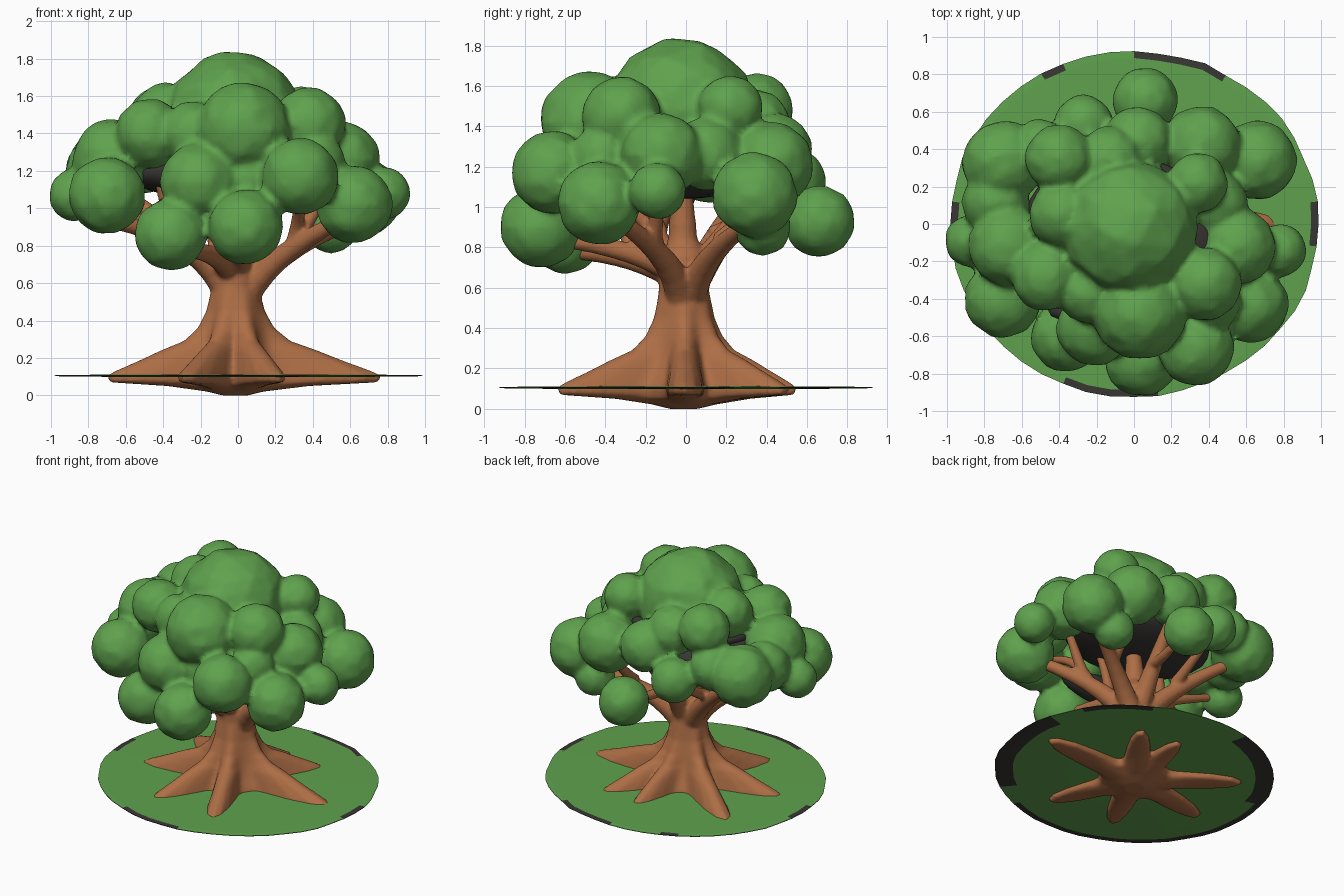
import bpy, bmesh, math, random
from mathutils import Vector, Matrix

random.seed(4)
cube = bpy.data.objects.get("Cube")
if cube:
    bpy.data.objects.remove(cube, do_unlink=True)


def material(name, rgb):
    m = bpy.data.materials.new(name)
    m.use_nodes = True
    m.diffuse_color = (*rgb, 1)
    m.node_tree.nodes["Principled BSDF"].inputs["Base Color"].default_value = (*rgb, 1)
    return m


LEAF = material("leaf green", (0.115, 0.36, 0.075))
BARK = material("bark brown", (0.42, 0.155, 0.06))
SHADE = material("dark grey", (0.04, 0.038, 0.034))


def make_object(name, bm, mats):
    bmesh.ops.recalc_face_normals(bm, faces=bm.faces)
    mesh = bpy.data.meshes.new(name)
    bm.to_mesh(mesh)
    bm.free()
    for m in mats:
        mesh.materials.append(m)
    ob = bpy.data.objects.new(name, mesh)
    bpy.context.scene.collection.objects.link(ob)
    return ob


def fuse(ob, voxel, passes):
    """Merge overlapping volumes into one softened skin."""
    remesh = ob.modifiers.new("fuse", "REMESH")
    remesh.mode = "VOXEL"
    remesh.voxel_size = voxel
    remesh.use_smooth_shade = True
    soften = ob.modifiers.new("soften", "SMOOTH")
    soften.factor = 0.5
    soften.iterations = passes


def loft(bm, rings):
    """Bridge rings of points and cap both ends."""
    loops = [[bm.verts.new(p) for p in ring] for ring in rings]
    n = len(loops[0])
    for a, b in zip(loops, loops[1:]):
        for i in range(n):
            j = (i + 1) % n
            bm.faces.new((a[i], a[j], b[j], b[i]))
    bm.faces.new(loops[0][::-1])
    bm.faces.new(loops[-1])


# Foliage: clumps as (x, y, z, radius), fused into one surface
CLUMPS = [
    (-.02, -.02, 1.475, .36), (.03, -.47, 1.42, .25), (-.47, -.28, 1.40, .185),
    (-.70, -.40, 1.07, .205), (-.87, -.09, 1.07, .14), (-.67, -.12, 1.26, .215),
    (-.36, -.60, .86, .19), (.04, -.72, .90, .20), (.33, -.66, 1.17, .205),
    (-.21, -.55, 1.14, .205), (.62, -.43, 1.02, .205), (.78, -.14, 1.08, .14),
    (.38, -.32, 1.45, .195), (.55, -.12, 1.26, .205), (.66, .34, 1.06, .21),
    (.06, .66, .93, .175), (.34, .22, 1.49, .16), (.36, .42, 1.21, .21),
    (-.40, .35, 1.48, .18), (.02, .44, 1.28, .185), (-.13, .34, 1.40, .18),
    (-.38, .05, 1.49, .18), (-.27, .53, 1.13, .16), (.50, .38, .90, .14),
    (-.70, .33, 1.20, .22),
    # filler clumps between the large ones
    (-.24, -.36, 1.40, .17), (.05, -.50, 1.15, .15), (.43, .10, 1.26, .18),
    (-.74, .12, 1.20, .18), (-.50, .40, 1.24, .16), (.42, -.42, 1.25, .15),
]
bm = bmesh.new()
for x, y, z, r in CLUMPS:
    made = bmesh.ops.create_icosphere(bm, subdivisions=3, radius=r,
                                      matrix=Matrix.Translation((x, y, z)))
    for v in made["verts"]:
        v.co += (v.co - Vector((x, y, z))) * random.uniform(-.025, .04)
fuse(make_object("foliage", bm, [LEAF]), .02, 1)

# Shaded heart of the crown, seen through the gaps and from below
HEARTS = [((-.04, -.02, 1.19), (.56, .42, .15)), ((-.04, -.04, 1.33), (.50, .40, .10)),
          ((-.10, -.46, 1.0), (.36, .10, .10))]
bm = bmesh.new()
for place, size in HEARTS:
    bmesh.ops.create_icosphere(bm, subdivisions=3, radius=1,
                               matrix=Matrix.Translation(place) @ Matrix.Diagonal((*size, 1)))
for f in bm.faces:
    f.smooth = True
make_object("crown_shade", bm, [SHADE])

# Trunk: stacked rings whose lobes spread into seven roots
ROOTS = [(146, .75), (191, .71), (244, .66), (291, .68), (1, .79), (54, .64), (83, .57)]
# Each ring: height, core radius, root reach, lobe width in degrees
TRUNK = [(0, .07, 0, 9), (.02, .15, 0, 9), (.05, .23, .3, 14), (.07, .24, .97, 12),
         (.105, .25, 1, 12), (.13, .24, .9, 12), (.19, .21, .62, 13), (.24, .19, .42, 14),
         (.29, .175, .2, 15), (.36, .16, .08, 17), (.45, .14, .03, 18), (.58, .125, 0, 18),
         (.68, .125, 0, 18), (.76, .12, 0, 18), (.82, .08, 0, 18)]
SIDES = 84


def trunk_ring(z, core, reach, width):
    ring = []
    for i in range(SIDES):
        deg = 360 * i / SIDES
        r = core
        for angle, length in ROOTS:
            gap = (deg - angle + 180) % 360 - 180
            r = max(r, core + (length - core) * reach * math.exp(-(gap / width) ** 2))
        a = math.radians(deg)
        ring.append((r * math.cos(a) - .015, r * math.sin(a) - .01, z))
    return ring


def limb(bm, start, mid, end, r0, r1, sides=12, steps=8):
    """Tapered, gently bent tube."""
    a, m, b = Vector(start), Vector(mid), Vector(end)
    rings = []
    for k in range(steps + 1):
        t = k / steps
        centre = a * (1 - t) ** 2 + m * 2 * t * (1 - t) + b * t * t
        along = (m - a) * (1 - t) + (b - m) * t
        turn = along.to_track_quat("Z", "Y")
        r = r0 + (r1 - r0) * t ** .7
        rings.append([centre + turn @ Vector((r * math.cos(q), r * math.sin(q), 0))
                      for q in (math.tau * s / sides for s in range(sides))])
    loft(bm, rings)


# Main limbs: start, bend, end, start radius
LIMBS = [
    ((-.03, -.01, .52), (-.18, -.02, .84), (-.68, -.32, .93), .10),
    ((-.03, .01, .54), (-.22, .10, .82), (-.62, .30, 1.08), .09),
    ((0, -.01, .48), (.14, -.02, .74), (.58, -.36, .95), .10),
    ((0, .01, .52), (.20, .08, .78), (.60, .32, .92), .09),
    ((-.03, -.02, .64), (-.08, -.24, .77), (-.30, -.58, .78), .08),
    ((0, -.02, .66), (.02, -.25, .80), (.05, -.64, .84), .07),
    ((-.01, .02, .60), (-.02, .16, .84), (.02, .42, 1.14), .09),
    ((-.02, -.01, .60), (-.03, -.02, .90), (0, -.02, 1.25), .12),
]
TWIGS = [
    ((.30, -.15, .82), (.34, -.20, 1.0), (.32, -.52, 1.12)),
    ((.32, -.16, .84), (.42, -.14, 1.0), (.52, -.12, 1.18)),
    ((-.35, -.13, .87), (-.38, -.18, 1.0), (-.46, -.27, 1.32)),
    ((-.36, -.14, .88), (-.55, -.10, .95), (-.80, -.09, 1.05)),
    ((.32, .16, .83), (.32, .30, .95), (.36, .40, 1.12)),
    ((-.26, .13, .86), (-.26, .30, .95), (-.27, .50, 1.08)),
    ((-.11, -.27, .75), (-.15, -.28, .95), (-.20, -.48, 1.08)),
    ((0, .18, .88), (.05, .40, .85), (.06, .58, .92)),
    ((.01, -.25, .78), (.05, -.20, .95), (.20, -.22, 1.25)),
]
bm = bmesh.new()
loft(bm, [trunk_ring(*row) for row in TRUNK])
for start, mid, end, radius in LIMBS:
    limb(bm, start, mid, end, radius, .038)
for start, mid, end in TWIGS:
    limb(bm, start, mid, end, .045, .026)
fuse(make_object("trunk_roots_and_branches", bm, [BARK]), .013, 2)

# Ground: thin faceted disc with a worn, patchy rim
EDGE = 48
bm = bmesh.new()
wobble = [random.uniform(.985, 1.0) for _ in range(EDGE)]


def disc_ring(scale, z):
    return [((.995 * scale * wobble[i]) * math.cos(math.tau * i / EDGE),
             (.93 * scale * wobble[i]) * math.sin(math.tau * i / EDGE), z) for i in range(EDGE)]


def within(deg, arcs):
    return any((deg - a) % 360 < b - a for a, b in arcs)


TOP_WEAR = [(-7, 7), (58, 66), (70, 88), (117, 124), (170, 186), (246, 282)]
WIDE_WEAR = [(-50, 12), (108, 165)]
THIN_WEAR = [(165, 290), (25, 62)]
loft(bm, [disc_ring(.5, .098), disc_ring(.87, .100), disc_ring(.95, .101), disc_ring(1, .103),
          disc_ring(1, .107), disc_ring(.96, .109), disc_ring(.5, .112)])
for f in bm.faces:
    c = f.calc_center_median()
    rim = math.hypot(c.x / .995, c.y / .93)
    deg = math.degrees(math.atan2(c.y, c.x))
    if c.z > .105:
        worn = rim > .94 and within(deg, TOP_WEAR)
    else:
        worn = rim > .88 and within(deg, WIDE_WEAR) or rim > .95 and within(deg, THIN_WEAR)
    f.material_index = int(worn)
make_object("ground_disc", bm, [LEAF, SHADE])
